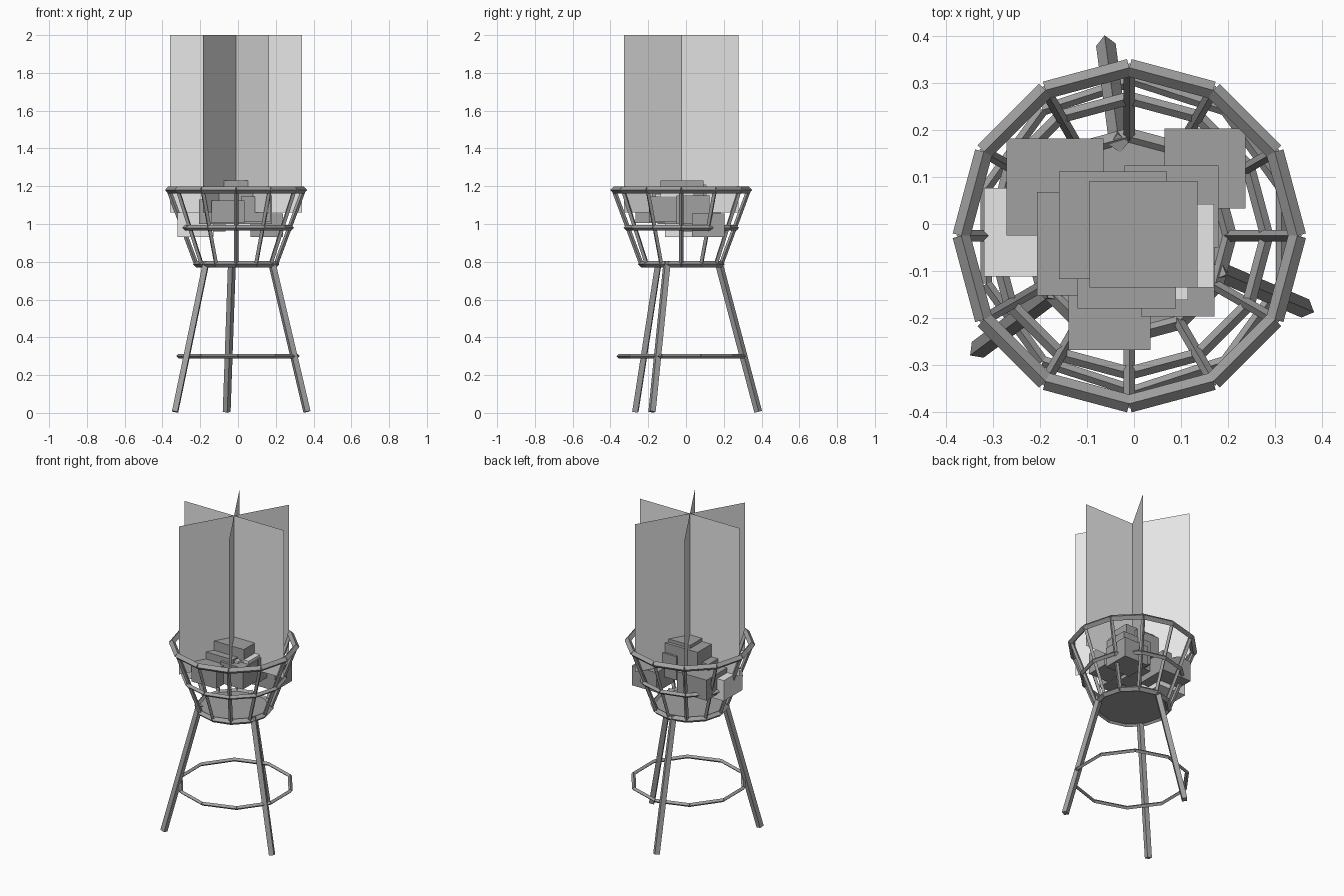
import bpy, bmesh, math
from mathutils import Vector

if "Cube" in bpy.data.objects:
    bpy.data.objects.remove(bpy.data.objects["Cube"])


def material(name, v):
    m = bpy.data.materials.new(name)
    m.diffuse_color = (v, v, v, 1)
    m.use_nodes = True
    m.node_tree.nodes["Principled BSDF"].inputs["Base Color"].default_value = m.diffuse_color
    return m


grey = material("iron grey", 0.355)
pale = material("pale flame", 0.8)
CX, CY = -0.01, -0.025


def finish(bm, name, mat=grey, closed=True):
    if closed:
        bmesh.ops.recalc_face_normals(bm, faces=bm.faces)
    me = bpy.data.meshes.new(name)
    bm.to_mesh(me)
    bm.free()
    me.materials.append(mat)
    ob = bpy.data.objects.new(name, me)
    bpy.context.collection.objects.link(ob)
    return ob


def rod(bm, a, b, r):
    """Four-sided bar with a diamond cross-section."""
    a, b = Vector(a), Vector(b)
    d = (b - a).normalized()
    side = d.cross(Vector((0, 0, 1))).normalized()
    up = side.cross(d)
    offs = [side * r, up * r, -side * r, -up * r]
    lo = [bm.verts.new(a + o) for o in offs]
    hi = [bm.verts.new(b + o) for o in offs]
    bm.faces.new(lo)
    bm.faces.new(hi)
    for i in range(4):
        j = (i + 1) % 4
        bm.faces.new((lo[i], lo[j], hi[j], hi[i]))


def polar(r, z, i, n, cx=CX):
    t = math.pi / 2 + 2 * math.pi * i / n
    return (cx + r * math.cos(t), CY + r * math.sin(t), z)


def ring(name, r, z, n, thick, cx=CX):
    bm = bmesh.new()
    for i in range(n):
        rod(bm, polar(r, z, i, n, cx), polar(r, z, i + 1, n, cx), thick)
    finish(bm, name)


# basket rings and the brace ring around the legs
ring("basket_rim", 0.358, 1.18, 12, 0.019)
ring("basket_middle_ring", 0.293, 0.98, 12, 0.014)
ring("basket_bottom_ring", 0.211, 0.787, 12, 0.018)
ring("leg_brace_ring", 0.331, 0.30, 10, 0.012, 0.0)

# slanted basket bars
bm = bmesh.new()
for i in range(12):
    rod(bm, polar(0.211, 0.787, i, 12), polar(0.357, 1.18, i, 12), 0.012)
finish(bm, "basket_bars")

# basket floor
bm = bmesh.new()
bmesh.ops.create_cone(bm, cap_ends=True, segments=12, radius1=0.205, radius2=0.205, depth=0.012)
bmesh.ops.translate(bm, verts=bm.verts, vec=(CX, CY, 0.787))
finish(bm, "basket_floor")

# three splayed legs
for k, (foot, top) in enumerate([((-0.333, -0.268), (-0.168, -0.145)),
                                 ((0.365, -0.180), (0.178, -0.100)),
                                 ((-0.060, 0.382), (-0.032, 0.172))]):
    bm = bmesh.new()
    rod(bm, (*foot, 0.006), (*top, 0.80), 0.021)
    finish(bm, f"leg_{k + 1}")


# blocks: x0, x1, y0, y1, z0, z1
def blocks(name, mat, boxes):
    for k, (x0, x1, y0, y1, z0, z1) in enumerate(boxes):
        bm = bmesh.new()
        bmesh.ops.create_cube(bm, size=1)
        bmesh.ops.scale(bm, verts=bm.verts, vec=(x1 - x0, y1 - y0, z1 - z0))
        bmesh.ops.translate(bm, verts=bm.verts,
                            vec=((x0 + x1) / 2, (y0 + y1) / 2, (z0 + z1) / 2))
        finish(bm, f"{name}_{k + 1}", mat)


blocks("coal", grey, [
    (-0.272, -0.065, -0.025, 0.182, 0.96, 1.09),
    (0.065, 0.238, 0.033, 0.203, 0.93, 1.055),
    (-0.14, 0.035, -0.268, -0.115, 1.005, 1.125),
    (0.015, 0.172, -0.197, -0.04, 1.01, 1.145),
    (-0.207, 0.0, -0.152, 0.068, 1.00, 1.13),
    (-0.02, 0.18, -0.05, 0.125, 1.00, 1.15),
    (-0.12, 0.09, -0.18, 0.03, 1.04, 1.17),
    (-0.16, 0.07, -0.117, 0.112, 1.08, 1.21),
    (-0.095, 0.135, -0.135, 0.092, 1.10, 1.23),
])
blocks("glowing_ember", pale, [
    (-0.32, -0.13, -0.112, 0.077, 0.93, 1.06),
    (0.0, 0.17, -0.135, 0.043, 1.05, 1.165),
    (0.0, 0.115, -0.162, 0.0, 1.06, 1.16),
])

# three crossed flame sheets
for k in range(3):
    t = math.radians(60 * k)
    dx, dy = 0.35 * math.cos(t), 0.35 * math.sin(t)
    bm = bmesh.new()
    bm.faces.new([bm.verts.new(p) for p in (
        (CX - dx, CY - dy, 1.06), (CX + dx, CY + dy, 1.06),
        (CX + dx, CY + dy, 2.0), (CX - dx, CY - dy, 2.0))])
    finish(bm, f"flame_sheet_{k + 1}", pale, closed=False)
